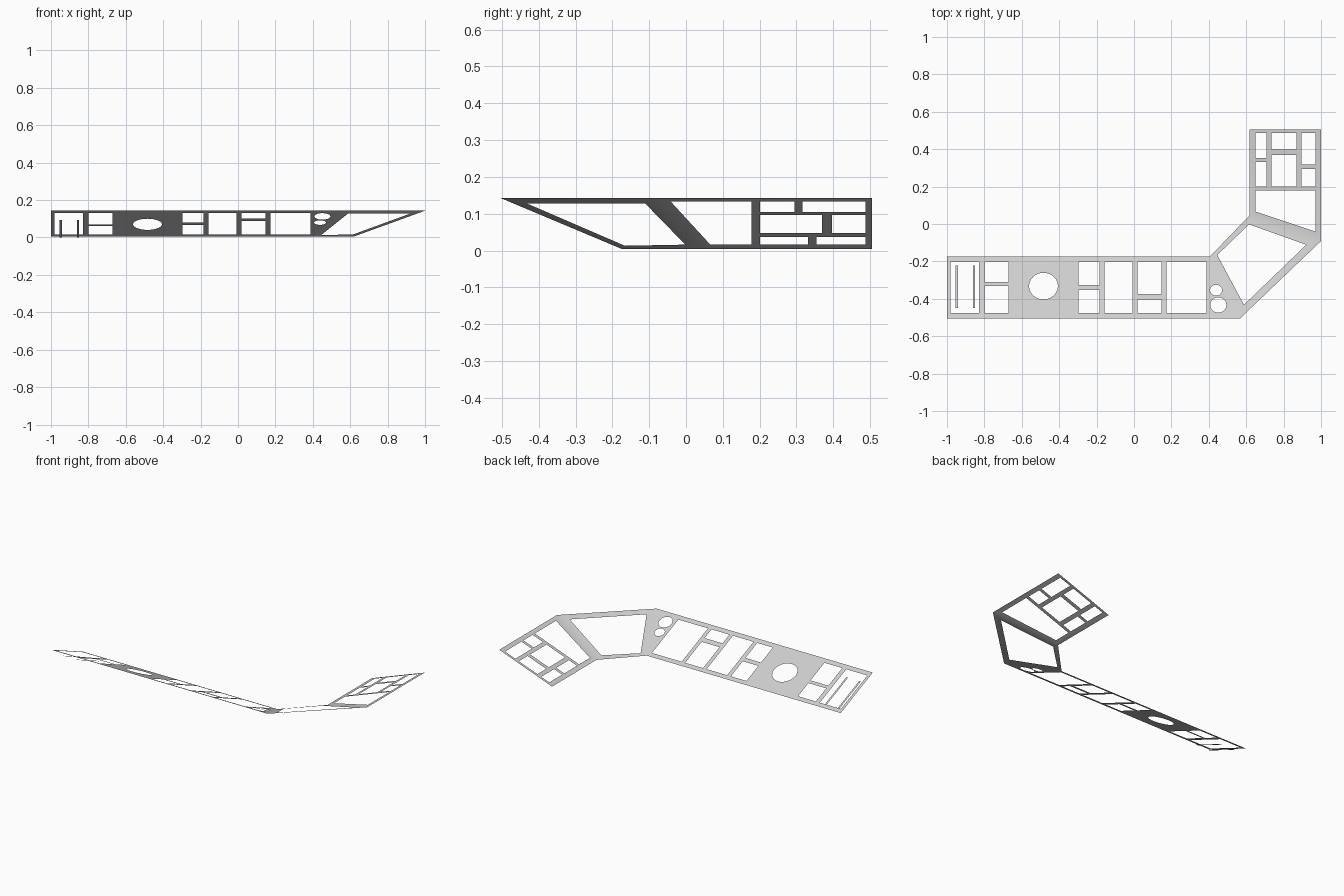
import bpy
import bmesh
from math import cos, sin, pi
from mathutils import Vector

default_cube = bpy.data.objects.get("Cube")
if default_cube:
    bpy.data.objects.remove(default_cube, do_unlink=True)

LOW, HIGH = 0.004, 0.143      # heights of the inner and outer rims

grey = bpy.data.materials.new("light grey")
grey.use_nodes = True
colour = (0.62, 0.62, 0.62, 1)
grey.diffuse_color = colour
grey.node_tree.nodes["Principled BSDF"].inputs["Base Color"].default_value = colour


def rect(x_min, x_max, y_min, y_max):
    return [(x_min, y_min), (x_max, y_min), (x_max, y_max), (x_min, y_max)]


def ellipse(x, y, rx, ry, count=40):
    steps = [2 * pi * i / count for i in range(count)]
    return [(x + rx * cos(a), y + ry * sin(a)) for a in steps]


def column(x_min, x_max, y_min, y_max, bar=None):
    """One window, or two windows parted by a cross bar (bottom, top)."""
    if bar is None:
        return [rect(x_min, x_max, y_min, y_max)]
    return [rect(x_min, x_max, y_min, bar[0]), rect(x_min, x_max, bar[1], y_max)]


def line_distance(point, start, end):
    along = (Vector(end) - Vector(start)).normalized()
    offset = Vector(point) - Vector(start)
    return abs(along.x * offset.y - along.y * offset.x)


def height(point, inner, outer):
    """Rise evenly from the inner rim to the outer rim."""
    low = line_distance(point, *inner)
    high = line_distance(point, *outer)
    return LOW + (HIGH - LOW) * low / (low + high)


def add_panel(bm, inner, outer, holes):
    """Fill the outline around its holes, then tilt it between its rims."""
    flat = bmesh.new()
    for loop in [[inner[0], inner[1], outer[1], outer[0]]] + holes:
        verts = [flat.verts.new((x, y, 0)) for x, y in loop]
        for a, b in zip(verts, verts[1:] + verts[:1]):
            flat.edges.new((a, b))
    bmesh.ops.triangle_fill(flat, edges=flat.edges[:], use_beauty=True, normal=(0, 0, 1))
    copies = {}
    for v in flat.verts:
        copies[v] = bm.verts.new((v.co.x, v.co.y, height(v.co.xy, inner, outer)))
    for face in flat.faces:
        corners = [copies[v] for v in face.verts]
        if face.normal.z < 0:
            corners.reverse()
        bm.faces.new(corners)
    flat.free()


def finish(name, bm):
    mesh = bpy.data.meshes.new(name)
    bm.to_mesh(mesh)
    bm.free()
    mesh.materials.append(grey)
    obj = bpy.data.objects.new(name, mesh)
    bpy.context.collection.objects.link(obj)
    bpy.ops.object.select_all(action="DESELECT")
    obj.select_set(True)
    bpy.context.view_layer.objects.active = obj
    bpy.ops.object.shade_smooth_by_angle()
    return obj


# Rim corners, from the long end round to the short end
inner_rim = [(-1, -0.174), (0.406, -0.174), (0.617, 0.045), (0.617, 0.505)]
outer_rim = [(-1, -0.505), (0.567, -0.505), (1, -0.091), (1, 0.505)]

# Long panel: windows, a large round hole and two small ones
long_holes = [ellipse(-0.484, -0.332, 0.077, 0.071),
              ellipse(0.439, -0.354, 0.032, 0.029),
              ellipse(0.451, -0.433, 0.043, 0.041)]
for left, right, bar in [(-0.982, -0.829, None), (-0.8, -0.671, (-0.331, -0.309)),
                         (-0.297, -0.184, (-0.352, -0.325)), (-0.157, -0.008, None),
                         (0.018, 0.148, (-0.404, -0.373)), (0.173, 0.388, None)]:
    long_holes += column(left, right, -0.475, -0.202, bar)

# Corner panel: one large opening
corner_holes = [[(0.445, -0.166), (0.615, -0.002), (0.921, -0.111), (0.588, -0.432)]]

# Short panel: one slanted opening and three divided columns
short_holes = [[(0.65, 0.066), (0.65, 0.178), (0.971, 0.178), (0.971, -0.041)]]
for left, right, bar in [(0.65, 0.708, (0.332, 0.354)), (0.736, 0.87, (0.37, 0.397)),
                         (0.896, 0.971, (0.295, 0.317))]:
    short_holes += column(left, right, 0.201, 0.487, bar)

# Folded sheet made of the three panels, joined along the folds
sheet = bmesh.new()
for i, holes in enumerate([long_holes, corner_holes, short_holes]):
    add_panel(sheet, inner_rim[i:i + 2], outer_rim[i:i + 2], holes)
bmesh.ops.remove_doubles(sheet, verts=sheet.verts[:], dist=0.0005)
finish("folded_panel", sheet)

# Two slim strips hanging just below the end window
for name, x in [("outer_strip", -0.948), ("inner_strip", -0.855)]:
    strip = bmesh.new()
    corners = rect(x - 0.006, x + 0.006, -0.448, -0.223)
    strip.faces.new([strip.verts.new((px, py, height((px, py), inner_rim[:2], outer_rim[:2])))
                     for px, py in corners])
    finish(name, strip).location.z = -0.0245
